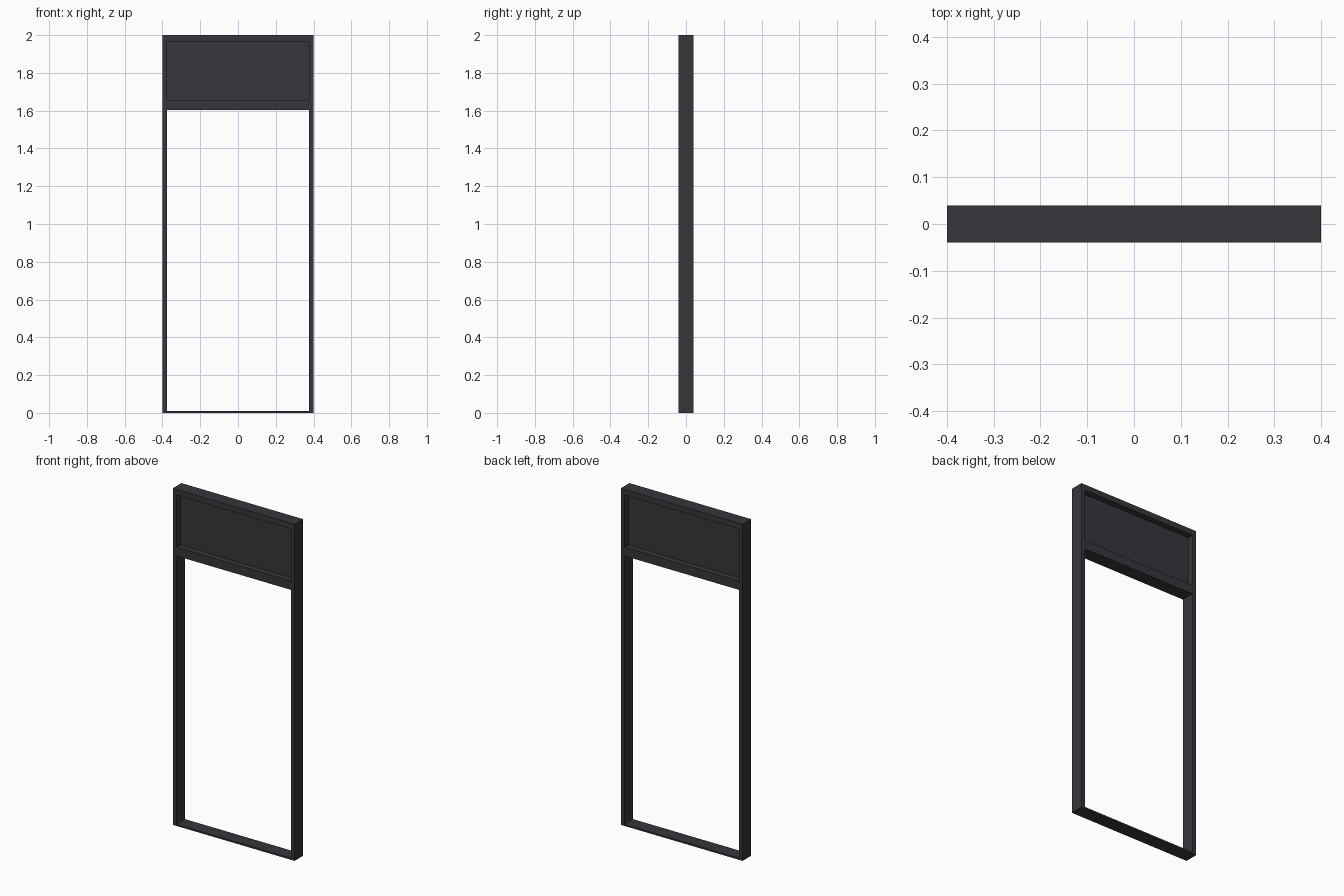
import bpy

cube = bpy.data.objects.get("Cube")
if cube:
    bpy.data.objects.remove(cube, do_unlink=True)

# Dark painted metal
metal = bpy.data.materials.new("dark_grey_metal")
metal.use_nodes = True
color = (0.038, 0.036, 0.043, 1)
metal.diffuse_color = color
metal.node_tree.nodes["Principled BSDF"].inputs["Base Color"].default_value = color


def box(name, x0, x1, z0, z1, depth):
    """Box centred on y = 0, spanning the given x and z ranges."""
    bpy.ops.mesh.primitive_cube_add(size=1, location=((x0 + x1) / 2, 0, (z0 + z1) / 2))
    obj = bpy.context.object
    obj.name = name
    obj.scale = (x1 - x0, depth, z1 - z0)
    bpy.ops.object.transform_apply(location=False, rotation=False, scale=True)
    obj.data.materials.append(metal)
    return obj


OUTER, INNER = 0.4, 0.375
HEIGHT, DEPTH = 2.0, 0.08
HEAD_Z, TRANSOM_TOP, TRANSOM_BOTTOM, SILL = 1.966, 1.656, 1.604, 0.01

# Side posts
box("left_jamb", INNER, OUTER, 0, HEIGHT, DEPTH)
box("right_jamb", -OUTER, -INNER, 0, HEIGHT, DEPTH)

# Horizontal rails between the posts
rails = {
    "head_rail": (HEAD_Z, HEIGHT),
    "transom_bar": (TRANSOM_BOTTOM, TRANSOM_TOP),
    "sill": (0, SILL),
}
for name, (z0, z1) in rails.items():
    box(name, -INNER, INNER, z0, z1, DEPTH)

# Thin panel recessed on both sides above the opening
box("transom_panel", -INNER, INNER, TRANSOM_TOP, HEAD_Z, 0.008)
